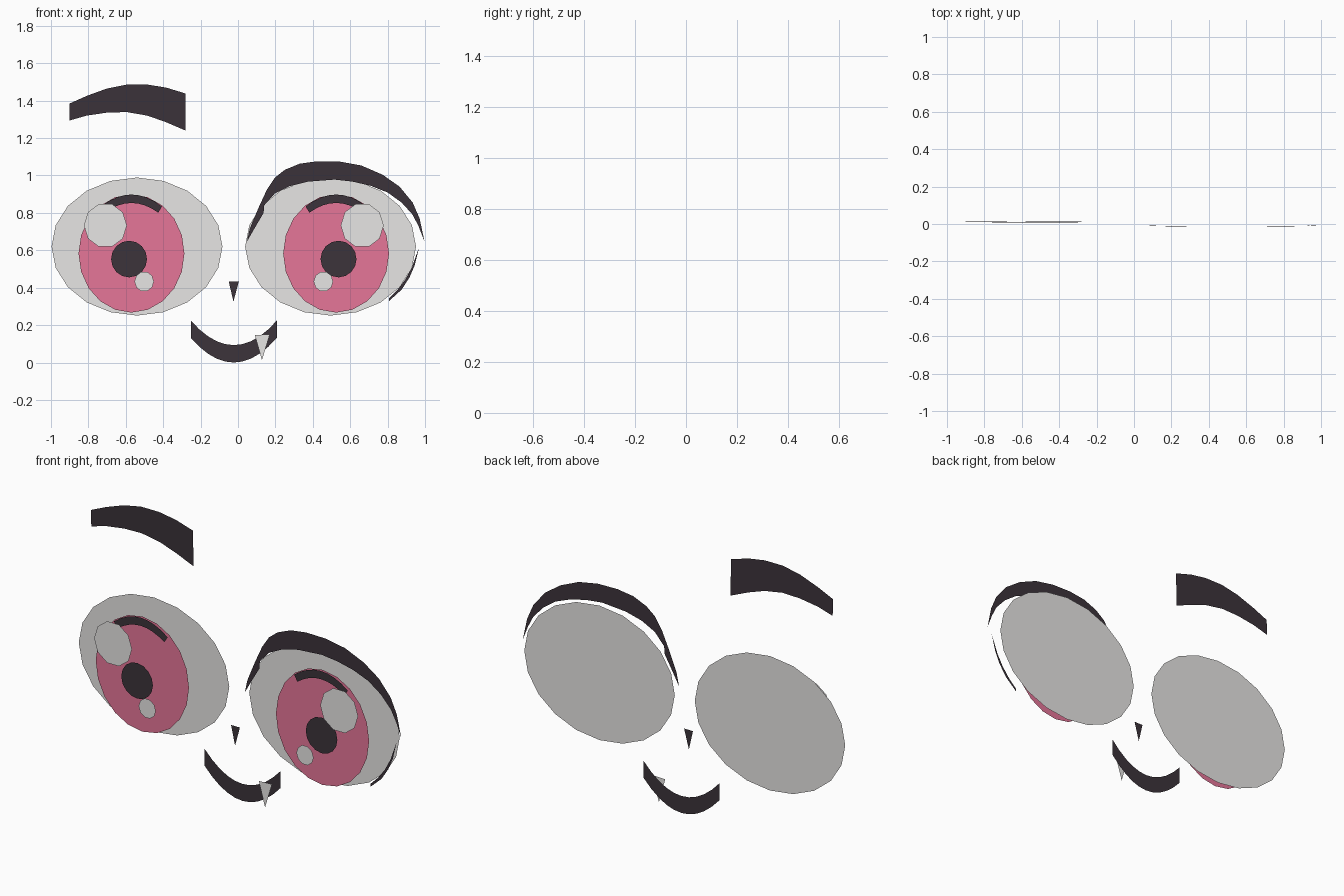
import bpy, math

CX = -0.0225  # symmetry line of the face


def material(name, rgb):
    m = bpy.data.materials.new(name)
    m.diffuse_color = (*rgb, 1)
    return m


WHITE = material("eye_white", (0.80, 0.79, 0.78))
PINK = material("iris_pink", (0.79, 0.18, 0.315))
DARK = material("dark_plum", (0.045, 0.033, 0.043))


def flat(name, verts, faces, mat):
    """Thin sheet facing the front."""
    me = bpy.data.meshes.new(name)
    me.from_pydata(verts, [], faces)
    me.validate()
    me.materials.append(mat)
    ob = bpy.data.objects.new(name, me)
    bpy.context.collection.objects.link(ob)
    return ob


def disc(name, x, y, z, rx, rz, n, mat):
    ring = [(x + rx * math.cos(2 * math.pi * i / n), y,
             z + rz * math.sin(2 * math.pi * i / n)) for i in range(n)]
    return flat(name, ring, [list(range(n))], mat)


def strip(name, upper, lower, y, mat, tilt=0.0):
    """Band between two edges running left to right; tilt leans it in y."""
    n = len(upper)
    z0 = sum(p[1] for p in upper + lower) / (2 * n)
    verts = [(px, y + tilt * (pz - z0), pz) for px, pz in upper + lower]
    faces = []
    for i in range(n - 1):
        quad = [i, n + i, n + i + 1, i + 1]
        if upper[i] == lower[i]:
            quad.remove(n + i)
        if upper[i + 1] == lower[i + 1]:
            quad.remove(n + i + 1)
        faces.append(quad)
    return flat(name, verts, faces, mat)


# Eyes, mirrored about the symmetry line
for side, s in (("left", -1), ("right", 1)):
    disc(side + "_eye_white", CX + s * 0.5175, 0.043, 0.62, 0.457, 0.369, 20, WHITE)
    disc(side + "_iris", CX + s * 0.547, -0.016, 0.583, 0.283, 0.316, 20, PINK)
    disc(side + "_pupil", CX + s * 0.56, -0.043, 0.553, 0.096, 0.098, 16, DARK)
    disc(side + "_large_highlight", CX + s * 0.6865, -0.071, 0.733, 0.115, 0.120, 10, WHITE)
    disc(side + "_small_highlight", CX + s * 0.479, -0.071, 0.433, 0.052, 0.054, 10, WHITE)
    # dark band along the top of the iris
    ix = CX + s * 0.547
    ts = [i / 4 - 1 for i in range(9)]
    strip(side + "_iris_shade",
          [(ix + 0.163 * t, 0.898 - 0.064 * t * t) for t in ts],
          [(ix + 0.143 * t, 0.853 - 0.052 * t * t) for t in ts], -0.03, DARK)

# Eyebrow
bx = [-0.90, -0.81, -0.70, -0.595, -0.485, -0.385, -0.28]
strip("eyebrow",
      list(zip(bx, [1.385, 1.425, 1.465, 1.486, 1.486, 1.47, 1.438])),
      list(zip(bx, [1.294, 1.32, 1.336, 1.339, 1.32, 1.285, 1.24])),
      0.011, DARK, -0.025)

# Upper eyelash
strip("upper_eyelash",
      [(.047, .645), (.063, .716), (.11, .828), (.155, .925), (.197, .988),
       (.25, 1.03), (.33, 1.063), (.425, 1.076), (.545, 1.074), (.66, 1.053),
       (.773, 1.004), (.864, .94), (.934, .855), (.971, .77), (.997, .647)],
      [(.047, .645), (.09, .72), (.137, .80), (.14, .84), (.197, .903),
       (.277, .943), (.373, .967), (.517, .978), (.613, .967), (.709, .945),
       (.80, .909), (.875, .855), (.934, .79), (.966, .727), (.997, .647)],
      -0.011, DARK, -0.015)

# Lower eyelash
strip("lower_eyelash",
      [(.806, .343), (.853, .39), (.895, .445), (.93, .51), (.968, .615)],
      [(.806, .327), (.875, .39), (.917, .455), (.945, .52), (.968, .615)],
      -0.006, DARK, -0.015)

# Nose
flat("nose", [(CX - 0.027, 0.01, 0.433), (CX - 0.002, 0.01, 0.326),
              (CX + 0.027, 0.01, 0.433)], [(0, 1, 2)], DARK)

# Smiling mouth and fang
ts = [i / 5 - 1 for i in range(11)]
strip("mouth", [(CX + 0.23 * t, 0.093 + 0.131 * t * t) for t in ts],
      [(CX + 0.23 * t, 0.131 * t * t) for t in ts], 0.071, DARK)
flat("fang", [(0.09, 0.052, 0.147), (0.128, 0.052, 0.012),
              (0.17, 0.052, 0.15)], [(0, 1, 2)], WHITE)
